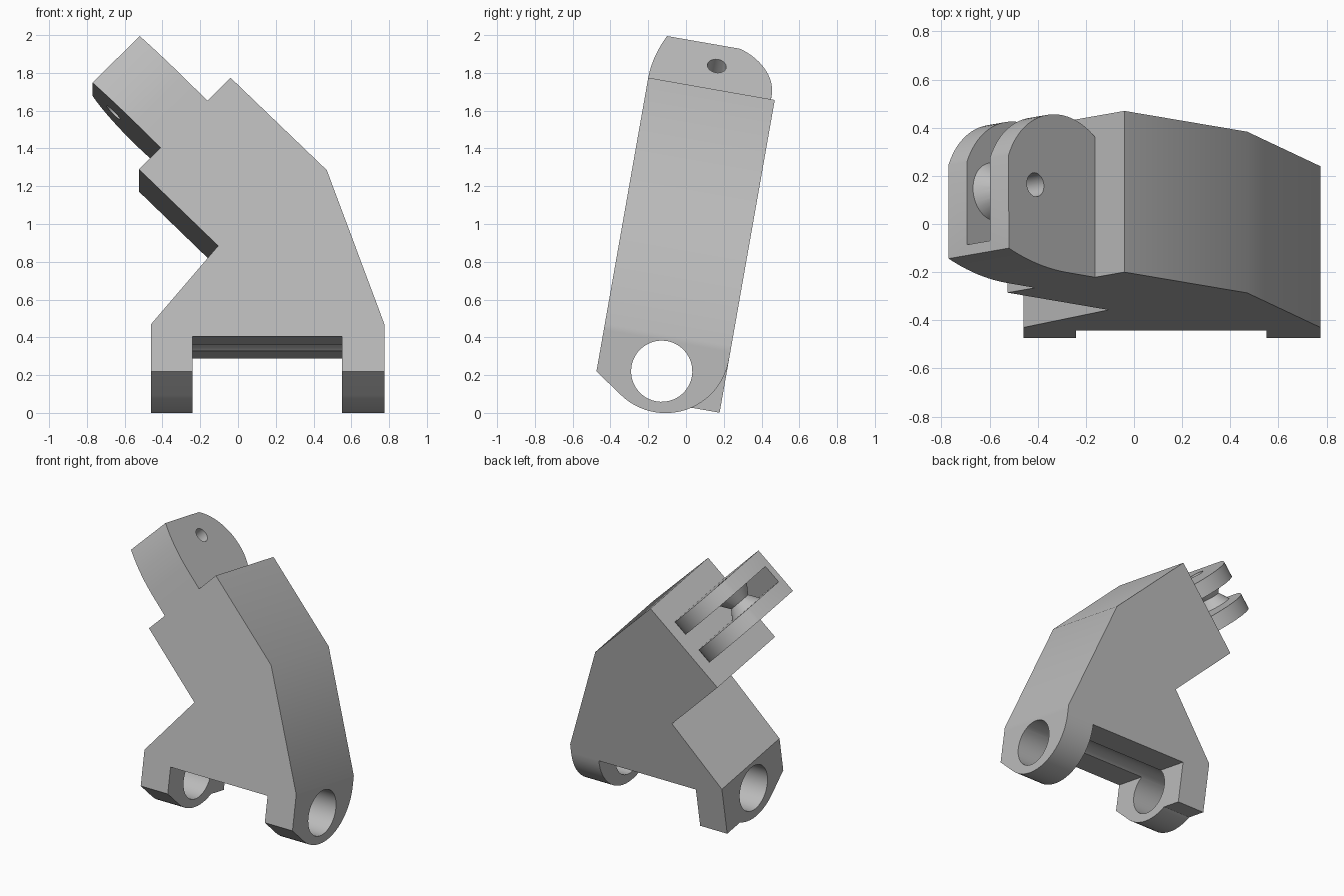
import bpy, bmesh, math
from mathutils import Matrix, Vector

cube = bpy.data.objects.get("Cube")
if cube:
    bpy.data.objects.remove(cube, do_unlink=True)

grey = bpy.data.materials.new("plain grey")
grey.use_nodes = True
GREY = (0.5, 0.5, 0.5, 1)
grey.diffuse_color = GREY
grey.node_tree.nodes["Principled BSDF"].inputs["Base Color"].default_value = GREY

FRONT, BACK = -0.505, 0.175
MID = (FRONT + BACK) / 2
X, Y, Z = Vector((1, 0, 0)), Vector((0, 1, 0)), Vector((0, 0, 1))
T, N = (X + Z).normalized(), (Z - X).normalized()
HEAD = Vector((-0.525, 0, 1.221))      # lower corner of the slanted head plane


def prism(name, pts, lo, hi, a, b, e, origin=Vector()):
    """Extrude a 2D outline (axes a, b) along e from lo to hi."""
    bm = bmesh.new()
    rings = [[bm.verts.new(origin + a * p + b * q + e * d) for p, q in pts] for d in (lo, hi)]
    bm.faces.new(rings[0])
    bm.faces.new(rings[1])
    n = len(pts)
    for i in range(n):
        j = (i + 1) % n
        bm.faces.new((rings[0][i], rings[0][j], rings[1][j], rings[1][i]))
    return finish(name, bm)


def finish(name, bm):
    bmesh.ops.recalc_face_normals(bm, faces=bm.faces)
    me = bpy.data.meshes.new(name)
    bm.to_mesh(me)
    bm.free()
    me.materials.append(grey)
    ob = bpy.data.objects.new(name, me)
    bpy.context.collection.objects.link(ob)
    return ob


def cone(name, centre, axis, r1, r2, depth):
    bm = bmesh.new()
    turn = axis.to_track_quat('Z', 'Y').to_matrix().to_4x4()
    bmesh.ops.create_cone(bm, cap_ends=True, segments=48, radius1=r1, radius2=r2,
                          depth=depth, matrix=Matrix.Translation(centre) @ turn)
    return finish(name, bm)


def combine(target, other, operation):
    mod = target.modifiers.new(operation, 'BOOLEAN')
    mod.operation, mod.solver, mod.object = operation, 'EXACT', other
    bpy.context.view_layer.objects.active = target
    bpy.ops.object.modifier_apply(modifier=mod.name)
    bpy.data.objects.remove(other, do_unlink=True)


def arc(cx, cy, r, start, end, n=24):
    return [(cx + r * math.cos(math.radians(start + (end - start) * i / n)),
             cy + r * math.sin(math.radians(start + (end - start) * i / n))) for i in range(n + 1)]


# Main body slab
body = prism("bracket_body", [(-0.46, 0.322), (0.775, 0.322), (0.775, 0.388), (0.47, 1.216),
                              (-0.04, 1.713), (-0.525, 1.221), (-0.105, 0.809), (-0.46, 0.388)],
             FRONT, BACK, X, Z, Y)

# Rounded hinge lugs, the right one with a square heel
lug = [(FRONT, 0.36), (FRONT, 0.134)] + arc(MID, 0.315, 0.34, 236, 360) + [(BACK, 0.36)]
for name, lo, hi in (("right_lug", -0.46, -0.24), ("left_lug", 0.55, 0.775)):
    combine(body, prism(name, lug, lo, hi, Y, Z, X), 'UNION')
heel = [(MID, 0.032), (BACK, 0.032), (BACK, 0.35), (MID, 0.35)]
combine(body, prism("heel", heel, -0.46, -0.24, Y, Z, X), 'UNION')

# Hinge bore, which also grooves the underside of the slab
combine(body, cone("bore", Vector((0.15, MID, 0.195)), X, 0.162, 0.162, 3), 'DIFFERENCE')

# Forked head, with a closed front and a rounded back
front_curve = [(0.17 + 0.034 * i, FRONT + (0.034 * i) ** 2 / 1.93) for i in range(11)]
back_curve = arc(0.205, -0.175, 0.33, 22, 128)
head = [(-0.03, FRONT)] + front_curve + back_curve + [(-0.03, back_curve[-1][1])]
fork = prism("forked_head", head, 0.163, 0.517, N, Y, T, HEAD)
slot = [(-0.1, -0.4), (0.8, -0.4), (0.8, 0.5), (-0.1, 0.5)]
combine(fork, prism("slot", slot, 0.272, 0.407, N, Y, T, HEAD), 'DIFFERENCE')

# Spool between the prongs
pin = HEAD + N * 0.354 + Y * -0.158
for t, r1, r2 in ((0.303, 0.125, 0.075), (0.376, 0.075, 0.125)):
    combine(fork, cone("spool", pin + T * t, T, r1, r2, 0.073), 'UNION')
combine(body, fork, 'UNION')
combine(body, cone("pin_hole", pin + T * 0.34, T, 0.05, 0.05, 0.6), 'DIFFERENCE')

# Lean the whole bracket backwards
body.data.transform(Matrix.Rotation(math.radians(-10), 4, 'X'))
bpy.ops.object.select_all(action='DESELECT')
body.select_set(True)
bpy.context.view_layer.objects.active = body
bpy.ops.object.shade_smooth_by_angle(angle=math.radians(30))
